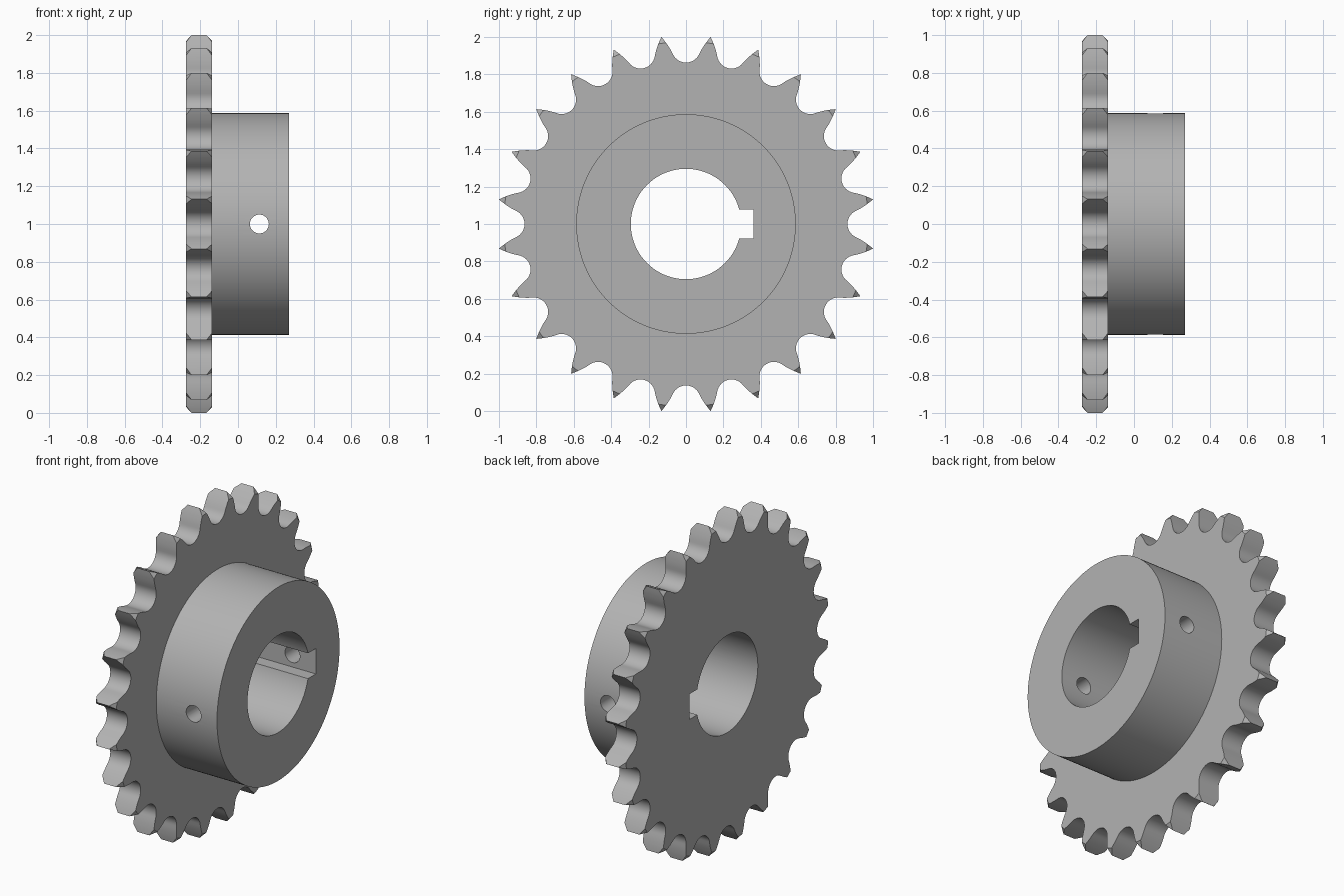
import bpy
import bmesh
from math import sin, cos, pi, radians
from mathutils import Matrix, Vector

TEETH = 24
PITCH_R, ROLLER_R, TIP_R = 0.94, 0.077, 1.0086
PLATE_X0, PLATE_X1, HUB_X1 = -0.275, -0.137, 0.27
CENTRE = Vector((0, 0, 1))

if "Cube" in bpy.data.objects:
    bpy.data.objects.remove(bpy.data.objects["Cube"])

steel = bpy.data.materials.new("grey steel")
steel.use_nodes = True
steel.diffuse_color = (0.45, 0.45, 0.45, 1)
steel.node_tree.nodes["Principled BSDF"].inputs["Base Color"].default_value = (0.45, 0.45, 0.45, 1)


def make_object(name, bm):
    bmesh.ops.recalc_face_normals(bm, faces=bm.faces)
    mesh = bpy.data.meshes.new(name)
    bm.to_mesh(mesh)
    bm.free()
    mesh.materials.append(steel)
    obj = bpy.data.objects.new(name, mesh)
    bpy.context.scene.collection.objects.link(obj)
    return obj


def lathe(name, rings, segments=144, axis="X"):
    """Closed solid of revolution from (position, radius) rings."""
    bm = bmesh.new()
    loops = []
    for pos, r in rings:
        loop = []
        for i in range(segments):
            a = 2 * pi * i / segments
            u, v = r * cos(a), r * sin(a)
            loop.append(bm.verts.new(CENTRE + Vector((pos, u, v) if axis == "X" else (u, pos, v))))
        loops.append(loop)
    for a, b in zip(loops, loops[1:]):
        for i in range(segments):
            j = (i + 1) % segments
            bm.faces.new((a[i], a[j], b[j], b[i]))
    bm.faces.new(loops[0])
    bm.faces.new(loops[-1])
    return make_object(name, bm)


def combine(target, tool, operation):
    mod = target.modifiers.new(operation.title(), "BOOLEAN")
    mod.operation = operation
    mod.solver = "EXACT"
    mod.object = tool
    bpy.context.view_layer.objects.active = target
    bpy.ops.object.modifier_apply(modifier=mod.name)
    bpy.data.objects.remove(tool)


def tooth_gap():
    """One gap, tip to tip: roller seat arc, then convex flanks."""
    seat = radians(65)
    half = [Vector((ROLLER_R * sin(seat * i / 8), PITCH_R - ROLLER_R * cos(seat * i / 8))) for i in range(9)]
    start = half[-1]
    bend = start + 0.05 * Vector((cos(seat), sin(seat)))
    step = pi / TEETH
    tip = Vector((TIP_R * sin(step), TIP_R * cos(step)))
    for i in range(1, 7):
        t = i / 6
        half.append((1 - t) ** 2 * start + 2 * t * (1 - t) * bend + t * t * tip)
    mirrored = [Vector((-p.x, p.y)) for p in half[:0:-1]]
    return (mirrored + half)[1:]  # the first tip belongs to the previous gap


# Toothed plate
bm = bmesh.new()
outline = []
for k in range(TEETH):
    turn = Matrix.Rotation(-2 * pi * k / TEETH, 2)
    for p in tooth_gap():
        q = turn @ p
        outline.append(bm.verts.new(CENTRE + Vector((PLATE_X0, q.x, q.y))))
face = bm.faces.new(outline)
extruded = bmesh.ops.extrude_face_region(bm, geom=[face])
moved = [g for g in extruded["geom"] if isinstance(g, bmesh.types.BMVert)]
bmesh.ops.translate(bm, verts=moved, vec=(PLATE_X1 - PLATE_X0, 0, 0))
sprocket = make_object("sprocket", bm)

# Conical chamfer on both sides of the tooth tips
mid = (PLATE_X0 + PLATE_X1) / 2
chamfer = lathe("tip_chamfer", [(mid - 0.09, 0.95), (mid, 1.055), (mid + 0.09, 0.95)], 192)
combine(sprocket, chamfer, "INTERSECT")

# Hub, bore and keyway
combine(sprocket, lathe("hub", [(mid, 0.587), (HUB_X1, 0.587)]), "UNION")
combine(sprocket, lathe("bore", [(-0.5, 0.295), (0.5, 0.295)]), "DIFFERENCE")
bm = bmesh.new()
bmesh.ops.create_cube(bm, size=1)
bmesh.ops.scale(bm, vec=(1, 0.26, 0.154), verts=bm.verts)
bmesh.ops.translate(bm, vec=CENTRE + Vector((0, 0.23, 0)), verts=bm.verts)
combine(sprocket, make_object("keyway", bm), "DIFFERENCE")

# Set screw holes through both hub walls
screw_hole = lathe("set_screw_hole", [(-0.8, 0.05), (0.8, 0.05)], 32, axis="Y")
screw_hole.data.transform(Matrix.Translation((0.113, 0, 0)))
combine(sprocket, screw_hole, "DIFFERENCE")

bpy.ops.object.select_all(action="DESELECT")
sprocket.select_set(True)
bpy.context.view_layer.objects.active = sprocket
bpy.ops.object.shade_smooth_by_angle(angle=radians(25))
